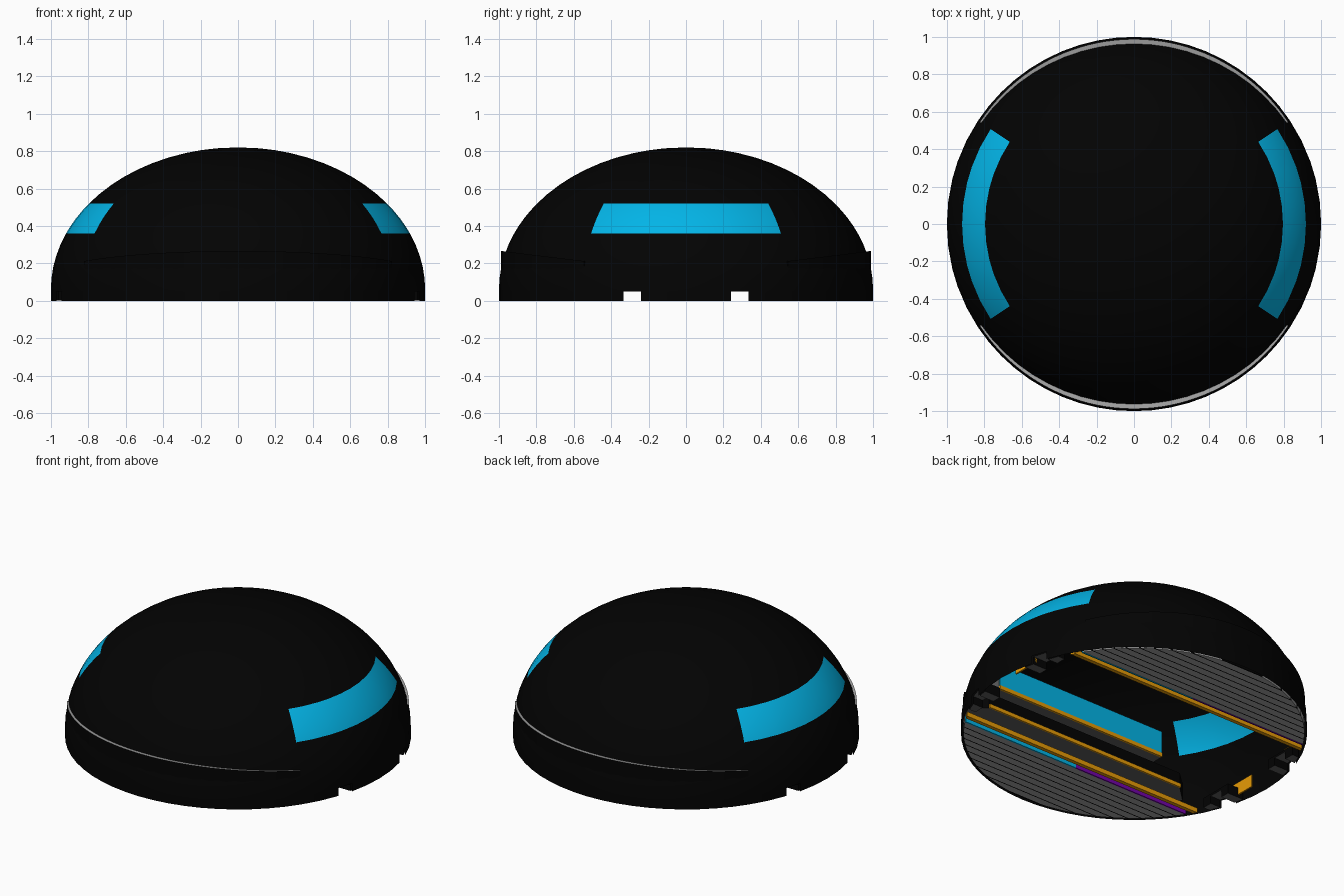
import bpy, bmesh, math

if "Cube" in bpy.data.objects:
    bpy.data.objects.remove(bpy.data.objects["Cube"])

# Flat colours
def mat(name, rgb):
    m = bpy.data.materials.new(name)
    m.diffuse_color = (*rgb, 1)
    m.use_nodes = True
    m.node_tree.nodes["Principled BSDF"].inputs["Base Color"].default_value = m.diffuse_color
    return m

BLACK = mat("black", (0.0008, 0.0008, 0.0008))
GLASS = mat("cyan", (0.001, 0.47, 0.82))
ORANGE = mat("orange", (0.80, 0.33, 0.002))
PURPLE = mat("purple", (0.17, 0.001, 0.40))
DARK = mat("dark grey", (0.11, 0.11, 0.11))
SEAT = mat("seat grey", (0.37, 0.37, 0.37))
R_IN = 0.988                      # radius of everything inside the shell
SECTOR = math.radians(33.5)       # half angle of the side windows


def finish(name, bm, mats, smooth=False):
    me = bpy.data.meshes.new(name)
    bm.to_mesh(me)
    bm.free()
    for m in mats:
        me.materials.append(m)
    ob = bpy.data.objects.new(name, me)
    bpy.context.collection.objects.link(ob)
    if smooth:
        for p in me.polygons:
            p.use_smooth = True
    return ob


def prism(name, pts, z0, top, side, top_mat=None, under=None):
    """Extrude an outline from z0 up to top (a number or a function of x, y)."""
    h = top if callable(top) else (lambda x, y: top)
    bm = bmesh.new()
    lo = [bm.verts.new((x, y, z0)) for x, y in pts]
    hi = [bm.verts.new((x, y, h(x, y))) for x, y in pts]
    n = len(pts)
    bm.faces.new(lo[::-1]).material_index = 2
    bm.faces.new(hi).material_index = 1
    for i in range(n):
        j = (i + 1) % n
        bm.faces.new((lo[i], lo[j], hi[j], hi[i]))
    bmesh.ops.recalc_face_normals(bm, faces=bm.faces)
    return finish(name, bm, [side, top_mat or side, under or side])


def box(name, x0, x1, y0, y1, z0, z1, m):
    return prism(name, [(x0, y0), (x1, y0), (x1, y1), (x0, y1)], z0, z1, m)


def strip(name, s, y0, y1, z0, z1, m, r=0.985):
    """Slab along x whose ends follow the round wall."""
    ys = [y0 + (y1 - y0) * i / 4 for i in range(5)]
    edge = [(math.sqrt(max(r * r - y * y, 0.0004)), s * y) for y in ys]
    return prism(name, edge + [(-x, y) for x, y in edge[::-1]], z0, z1, m)


# Dome shell: short upright foot, then half an ellipse; windows and doors lie on the grid
def dome_radius(z):
    return 1.0 if z <= 0.06 else math.sqrt(max(0, 1 - ((z - 0.06) / 0.76) ** 2))

zs = [0, 0.05, 0.06, 0.12, 0.18, 0.24, 0.30, 0.36, 0.40, 0.44, 0.48, 0.52,
      0.57, 0.62, 0.66, 0.70, 0.735, 0.765, 0.79, 0.805, 0.815]
d0, d1 = math.asin(0.24), math.asin(0.335)
quarter = [0, d0 / 2, d0, d1, (d1 + SECTOR) / 2, SECTOR]
quarter += [SECTOR + (math.pi / 2 - SECTOR) * i / 10 for i in range(1, 10)]
angles = quarter + [math.pi / 2] + [math.pi - a for a in quarter[::-1]]
angles = angles[:-1] + [a + math.pi for a in angles[:-1]]
bm = bmesh.new()
rings = [[bm.verts.new((dome_radius(z) * math.cos(a), dome_radius(z) * math.sin(a), z))
          for a in angles] for z in zs]
tip = bm.verts.new((0, 0, 0.82))
n = len(angles)
for k in range(n):
    j = (k + 1) % n
    mid = (angles[k] + (angles[j] if j else 2 * math.pi)) / 2
    off = math.asin(abs(math.sin(mid)))        # angle away from the x axis
    for i in range(len(zs) - 1):
        if i == 0 and d0 < off < d1:
            continue                           # doorway
        f = bm.faces.new((rings[i][k], rings[i][j], rings[i + 1][j], rings[i + 1][k]))
        f.material_index = int(off < SECTOR and 0.36 <= zs[i] < 0.52)
    bm.faces.new((rings[-1][k], rings[-1][j], tip))
finish("dome_shell", bm, [BLACK, GLASS], smooth=True)

for s, side in ((-1, "front"), (1, "back")):
    # Lower stand: grey steps parted by dark risers
    rows, y0, pitch = 9, 0.53, 0.05
    for i in range(rows):
        y = y0 + i * pitch
        z = 0.03 + 0.007 * i
        strip(f"{side}_lower_step", s, y, y + pitch - 0.007, 0.002, z, SEAT)
        strip(f"{side}_lower_riser", s, y + pitch - 0.007, min(y + pitch, 0.98), 0.002, z + 0.007, BLACK)

    # Pitch-side barrier and the two-colour board on the stand front
    strip(f"{side}_barrier", s, 0.465, 0.49, 0, 0.03, ORANGE)
    for x0, x1, m in ((0, 0.83, GLASS), (-0.83, 0, PURPLE)):
        box(f"{side}_board", x0, x1, s * 0.52, s * 0.529, 0, 0.04, m)

    # Upper tier: sector outline with a sloping seat deck that breaks through the shell
    arc = [SECTOR + (math.pi - 2 * SECTOR) * i / 40 for i in range(41)]
    pts = [(-0.72, s * 0.445), (0.72, s * 0.445)]
    pts += [(R_IN * math.cos(a), s * R_IN * math.sin(a)) for a in arc]
    prism(f"{side}_upper_tier", pts, 0.10,
          lambda x, y: 0.2 + 0.066 * (abs(y) - 0.445) / 0.54, BLACK, SEAT, DARK)
    box(f"{side}_upper_tier_trim", -0.72, 0.72, s * 0.435, s * 0.445, 0.10, 0.125, ORANGE)

    # Glazed box seats under the roof
    bm = bmesh.new()
    lo = [bm.verts.new((x, s * y, 0.28)) for x, y in ((-.61, .485), (.61, .485), (.61, .72), (-.61, .72))]
    hi = [bm.verts.new((x, s * y, 0.45)) for x, y in ((-.61, .485), (.61, .485), (.61, .59), (-.61, .59))]
    for f in (lo, hi):
        bm.faces.new(f)
    for i in range(4):
        j = (i + 1) % 4
        bm.faces.new((lo[i], lo[j], hi[j], hi[i]))
    bmesh.ops.recalc_face_normals(bm, faces=bm.faces)
    finish(f"{side}_box_seats", bm, [DARK])
    box(f"{side}_box_glass", -0.61, 0.61, s * 0.477, s * 0.484, 0.305, 0.45, GLASS)
    box(f"{side}_box_trim", -0.61, 0.61, s * 0.472, s * 0.485, 0.28, 0.305, ORANGE)


# Door tunnels, trimmed to the round wall, with orange signs beside them
def tunnel_part(name, sx, sy, a, b, z0, z1):
    wall = lambda y: math.sqrt(0.99 ** 2 - y * y)
    pts = [(0.86, a), (wall(a), a), (wall(b), b), (0.86, b)]
    prism(name, [(sx * x, sy * y) for x, y in pts], z0, z1, BLACK, BLACK, DARK)

for sx in (-1, 1):
    for sy in (-1, 1):
        tunnel_part("door_jamb", sx, sy, 0.18, 0.24, 0.001, 0.065)
        tunnel_part("door_jamb", sx, sy, 0.335, 0.40, 0.001, 0.065)
        tunnel_part("door_lintel", sx, sy, 0.24, 0.335, 0.05, 0.065)
        c, w, x, z = (0.15, 0.09, 0.945, 0.02) if sx * sy > 0 else (0.335, 0.055, 0.905, 0.06)
        box("door_sign", sx * (x - 0.01), sx * x, sy * (c - w), sy * (c + w), z, 0.10, ORANGE)
